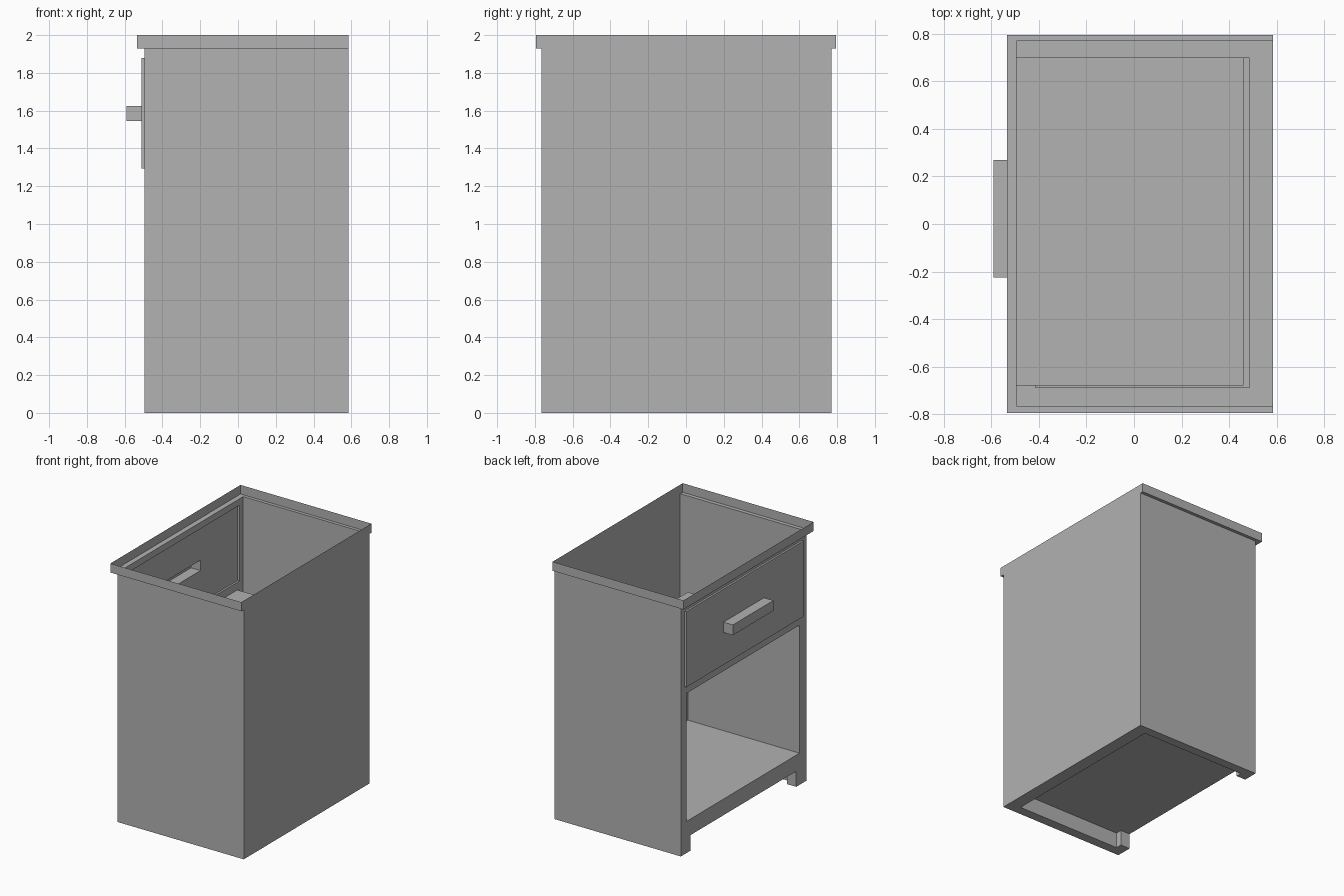
import bpy, bmesh

if "Cube" in bpy.data.objects:
    bpy.data.objects.remove(bpy.data.objects["Cube"])

grey = bpy.data.materials.new("plain grey")
grey.diffuse_color = (0.445, 0.445, 0.445, 1)
grey.use_nodes = True
grey.node_tree.nodes["Principled BSDF"].inputs["Base Color"].default_value = grey.diffuse_color


def finish(name, bm):
    mesh = bpy.data.meshes.new(name)
    bm.to_mesh(mesh)
    bm.free()
    mesh.materials.append(grey)
    obj = bpy.data.objects.new(name, mesh)
    bpy.context.collection.objects.link(obj)
    return obj


def shell(name, lo, hi, skip=(), inward=False):
    """Thin box between two corners, leaving out the sides in skip, e.g. '+z'."""
    bm = bmesh.new()
    bmesh.ops.create_cube(bm, size=1)
    drop = []
    for f in bm.faces:
        i = max(range(3), key=lambda k: abs(f.normal[k]))
        if ('+' if f.normal[i] > 0 else '-') + 'xyz'[i] in skip:
            drop.append(f)
    for v in bm.verts:
        v.co = [lo[i] if v.co[i] < 0 else hi[i] for i in range(3)]
    bmesh.ops.delete(bm, geom=drop, context='FACES')
    if inward:
        bmesh.ops.reverse_faces(bm, faces=bm.faces[:])
    return finish(name, bm)


def plate(name, axis, pos, lo, hi, holes, flip=False):
    """Flat sheet across one axis with rectangular holes (u0, v0, u1, v1)."""
    us = sorted({lo[0], hi[0], *[h[0] for h in holes], *[h[2] for h in holes]})
    vs = sorted({lo[1], hi[1], *[h[1] for h in holes], *[h[3] for h in holes]})
    bm = bmesh.new()
    for u0, u1 in zip(us, us[1:]):
        for v0, v1 in zip(vs, vs[1:]):
            cu, cv = (u0 + u1) / 2, (v0 + v1) / 2
            if any(h[0] < cu < h[2] and h[1] < cv < h[3] for h in holes):
                continue
            corners = []
            for u, v in ((u0, v0), (u1, v0), (u1, v1), (u0, v1)):
                co = [u, v]
                co.insert(axis, pos)
                corners.append(bm.verts.new(co))
            bm.faces.new(corners)
    bmesh.ops.remove_doubles(bm, verts=bm.verts[:], dist=1e-5)
    if flip:
        bmesh.ops.reverse_faces(bm, faces=bm.faces[:])
    # merge the grid cells into clean flat regions
    bmesh.ops.dissolve_limit(bm, angle_limit=0.01, verts=bm.verts[:], edges=bm.edges[:])
    return finish(name, bm)


# Main sizes: the drawer side faces -x
FRONT, BACK = -0.495, 0.585
Y0, Y1 = -0.765, 0.77
RIM_Z, TOP = 1.93, 2.0
SHELF = (-0.68, 0.245, 0.70, 1.235)
DRAWER = (-0.71, 1.295, 0.725, 1.88)
HANDLE = (-0.225, 1.545, 0.27, 1.625)
NOTCH = (-0.64, 0.0, 0.655, 0.12)
PANEL_X = -0.51

# Cabinet sides and back
shell("cabinet_walls", (FRONT, Y0, 0), (BACK, Y1, RIM_Z), ('-x', '+z', '-z'))

# Front frame with openings for drawer, compartment and the gap between feet
plate("front_frame", 0, FRONT, (Y0, 0), (Y1, RIM_Z), [SHELF, DRAWER, NOTCH], flip=True)

# Open rim with its overhanging ledge, flush at the back
shell("top_rim", (-0.535, -0.795, RIM_Z), (BACK, 0.795, TOP), ('+z', '-z'))
plate("rim_ledge", 2, RIM_Z, (-0.535, -0.795), (BACK, 0.795),
      [(FRONT, Y0, BACK, Y1)], flip=True)

# Open compartment
shell("compartment", (FRONT, SHELF[0], SHELF[1]), (0.46, SHELF[2], SHELF[3]), ('-x',), True)

# Drawer front with hollow pull
shell("drawer_edges", (PANEL_X, *DRAWER[:2]), (FRONT, *DRAWER[2:]), ('-x', '+x'))
plate("drawer_front", 0, PANEL_X, DRAWER[:2], DRAWER[2:], [HANDLE], flip=True)
shell("drawer_handle", (-0.59, *HANDLE[:2]), (PANEL_X, *HANDLE[2:]), ('+x',))

# Underside: base ring, recess, and the gap between the two front feet
FOOT_X, RX, RY0, RY1 = -0.415, 0.485, -0.69, 0.70
plate("base_ring", 2, 0, (FRONT, Y0), (BACK, Y1),
      [(FOOT_X, RY0, RX, RY1), (FRONT, NOTCH[0], FOOT_X, NOTCH[2])], flip=True)
shell("base_recess", (FOOT_X, RY0, 0), (RX, RY1, NOTCH[3]), ('-x', '-z'), True)
plate("feet_backs", 0, FOOT_X, (RY0, 0), (RY1, NOTCH[3]), [NOTCH])
shell("feet_gap", (FRONT, NOTCH[0], 0), (FOOT_X, NOTCH[2], NOTCH[3]), ('-x', '+x', '-z'), True)
